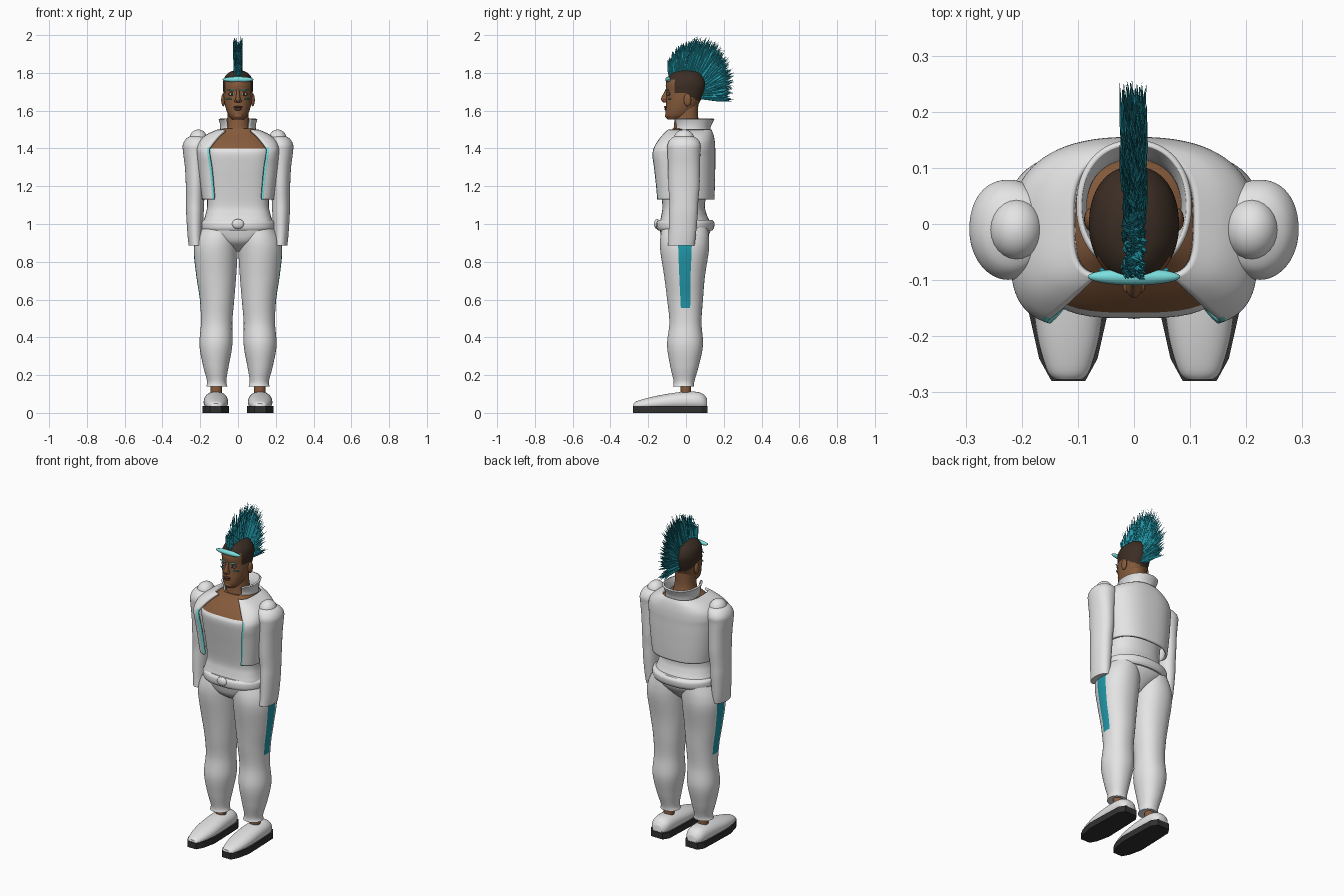
import bpy, bmesh, math, random
from mathutils import Vector, Matrix

random.seed(4)
cube = bpy.data.objects.get("Cube")
if cube:
    bpy.data.objects.remove(cube)


def material(name, *rgb):
    m = bpy.data.materials.new(name)
    m.use_nodes = True
    m.diffuse_color = (*rgb, 1)
    bsdf = next(n for n in m.node_tree.nodes if n.type == 'BSDF_PRINCIPLED')
    bsdf.inputs["Base Color"].default_value = (*rgb, 1)
    return m


WHITE = material("white cloth", .78, .78, .78)
SKIN = material("brown skin", .24, .105, .045)
SCALP = material("dark scalp", .045, .027, .018)
TEAL = material("teal", .015, .31, .39)
CYAN = material("light cyan", .2, .74, .74)
BLACK = material("black rubber", .03, .03, .03)
LIP = material("dark lips", .1, .04, .025)


def finish(name, bm, mats, smooth=True):
    me = bpy.data.meshes.new(name)
    bm.to_mesh(me)
    bm.free()
    ob = bpy.data.objects.new(name, me)
    bpy.context.collection.objects.link(ob)
    for m in mats:
        me.materials.append(m)
    if smooth:
        bpy.ops.object.select_all(action='DESELECT')
        ob.select_set(True)
        bpy.context.view_layer.objects.active = ob
        bpy.ops.object.shade_smooth_by_angle(angle=math.radians(42))
    return ob


def spline(pts, t):
    """Catmull-Rom point at t (0..1) through equal-length tuples."""
    f = min(max(t, 0), 1) * (len(pts) - 1)
    i = min(int(f), len(pts) - 2)
    f -= i
    a, b, c, d = (pts[min(max(i + k, 0), len(pts) - 1)] for k in (-1, 0, 1, 2))
    return [.5 * (2 * q + (r - p) * f + (2 * p - 5 * q + 4 * r - s) * f * f
                  + (3 * q - p - 3 * r + s) * f ** 3) for p, q, r, s in zip(a, b, c, d)]


def loft(name, secs, mats, rule=None, power=2, back=2.2, seg=48, sub=5, side=1, along_y=False):
    """Skin of rings (level, centre x, half width, low, high[, front gap])."""
    bm = bmesh.new()
    gap = len(secs[0]) > 5
    rings, count = [], (len(secs) - 1) * sub
    for k in range(count + 1):
        s = spline(secs, k / count)
        lv, cx, rx, lo, hi = s[:5]
        g = math.asin(min(1, max(0, s[5] / rx)) ** (power / 2)) if gap else 0
        ring = []
        for j in range(seg + gap):
            u = -math.pi / 2 + g + (2 * math.pi - 2 * g) * j / seg
            c, d = math.cos(u), math.sin(u)
            p = power if d < 0 else back
            x = side * cx + rx * math.copysign(abs(c) ** (2 / p), c)
            v = (lo + hi) / 2 + (hi - lo) / 2 * math.copysign(abs(d) ** (2 / p), d)
            ring.append(bm.verts.new((x, lv, v) if along_y else (x, v, lv)))
        rings.append(ring)
    for a, b in zip(rings, rings[1:]):
        for j in range(seg):
            n = (j + 1) % len(a)
            f = bm.faces.new((a[j], a[n], b[n], b[j]))
            if rule:
                u = -math.pi / 2 + 2 * math.pi * (j + .5) / seg
                f.material_index = int(rule(f.calc_center_median(), u, j))
    if not gap:
        top = bm.faces.new(rings[-1])
        bm.faces.new(rings[0][::-1])
        top.material_index = int(rule(top.calc_center_median(), 0, 0)) if rule else 0
        bmesh.ops.recalc_face_normals(bm, faces=bm.faces)
    return finish(name, bm, mats)


def ball(name, loc, size, mat, tilt=0):
    bm = bmesh.new()
    bmesh.ops.create_uvsphere(bm, u_segments=24, v_segments=14, radius=1)
    bm.transform(Matrix.Translation(loc) @ Matrix.Rotation(tilt, 4, 'Z') @ Matrix.Diagonal((*size, 1)))
    return finish(name, bm, [mat])


def thicken(ob, amount):
    mod = ob.modifiers.new("thickness", 'SOLIDIFY')
    mod.thickness = amount
    mod.offset = -1


# Torso: white top and hips, bare upper chest
loft("torso", [(.855, 0, .025, -.05, .04), (.9, 0, .09, -.115, .09), (.95, 0, .17, -.135, .125),
               (1, 0, .185, -.14, .13), (1.05, 0, .172, -.13, .11), (1.1, 0, .163, -.125, .1),
               (1.2, 0, .168, -.14, .115), (1.3, 0, .178, -.158, .13), (1.37, 0, .182, -.168, .135),
               (1.4, 0, .18, -.158, .135), (1.44, 0, .16, -.128, .125), (1.48, 0, .115, -.09, .11),
               (1.505, 0, .08, -.07, .09)],
     [WHITE, SKIN], lambda c, u, j: c.z > 1.4, power=3.2)
loft("neck", [(1.46, 0, .085, -.075, .085), (1.51, 0, .065, -.065, .075),
              (1.56, 0, .057, -.06, .065), (1.63, 0, .055, -.05, .065)], [SKIN])

# Open cropped jacket with cyan front edges, and its stand collar
jacket = loft("jacket", [(1.13, 0, .19, -.16, .15, .125), (1.2, 0, .2, -.166, .153, .13),
                         (1.3, 0, .212, -.178, .155, .14), (1.36, 0, .218, -.188, .155, .15),
                         (1.4, 0, .22, -.182, .155, .152), (1.44, 0, .205, -.155, .152, .125),
                         (1.475, 0, .165, -.125, .145, .095), (1.5, 0, .11, -.1, .135, .068)],
              [WHITE, CYAN], lambda c, u, j: j in (0, 63) and c.z < 1.41,
              power=4, back=2.5, seg=64)
thicken(jacket, .014)
collar = loft("collar", [(1.47, 0, .096, -.085, .125, .06), (1.51, 0, .094, -.075, .13, .06),
                         (1.535, 0, .097, -.08, .14, .062), (1.555, 0, .103, -.09, .15, .068)],
              [WHITE])
thicken(collar, .01)

# Belt with round buckle
loft("belt", [(.965, 0, .19, -.148, .138), (.98, 0, .197, -.156, .148),
              (1.008, 0, .196, -.156, .15), (1.022, 0, .184, -.145, .138)], [WHITE], power=2.4)
ball("buckle", (0, -.153, 1), (.032, .016, .026), WHITE)


def sole(name, s):
    bm = bmesh.new()
    half = [(.03, -.28), (.052, -.24), (.07, -.16), (.066, -.02), (.062, .08), (.04, .115)]
    outline = half + [(-x, y) for x, y in reversed(half)]
    face = bm.faces.new([bm.verts.new((s * .117 + x, y, 0)) for x, y in outline])
    up = bmesh.ops.extrude_face_region(bm, geom=[face])["geom"]
    bmesh.ops.translate(bm, vec=(0, 0, .037), verts=[v for v in up if isinstance(v, bmesh.types.BMVert)])
    bmesh.ops.recalc_face_normals(bm, faces=bm.faces)
    finish(name, bm, [BLACK], smooth=False)


for label, s in (("left", 1), ("right", -1)):
    # Trouser leg with a teal outer stripe
    loft(label + "_leg", [(.14, .112, .056, -.068, .042), (.17, .113, .051, -.066, .045),
                          (.25, .117, .068, -.084, .068), (.36, .117, .087, -.1, .09),
                          (.48, .113, .083, -.088, .082), (.6, .111, .091, -.1, .09),
                          (.72, .115, .105, -.115, .1), (.85, .118, .116, -.135, .12),
                          (.92, .112, .112, -.137, .122), (.985, .1, .092, -.125, .115)],
         [WHITE, TEAL], lambda c, u, j: math.cos(u) * s > .98 and .56 < c.z < .89,
         side=s, sub=8)
    # Sleeve and shoulder cap
    loft(label + "_arm", [(.885, .223, .038, -.095, .045), (.94, .227, .04, -.092, .052),
                          (1.05, .228, .046, -.09, .062), (1.12, .227, .048, -.088, .065),
                          (1.2, .225, .051, -.093, .072), (1.3, .225, .056, -.095, .074),
                          (1.38, .225, .066, -.098, .076), (1.42, .223, .069, -.098, .078),
                          (1.452, .216, .058, -.08, .06), (1.47, .212, .03, -.045, .025)],
         [WHITE], side=s)
    ball(label + "_shoulder_cap", (s * .21, -.01, 1.448), (.048, .055, .052), WHITE)
    # Ankle and shoe
    loft(label + "_ankle", [(.09, .115, .03, -.028, .026), (.2, .115, .03, -.028, .026)],
         [SKIN], side=s, sub=1)
    loft(label + "_shoe", [(-.277, .117, .024, .015, .05), (-.26, .117, .038, .013, .062),
                           (-.2, .117, .055, .01, .08), (-.12, .117, .064, .01, .097),
                           (-.03, .117, .064, .01, .11), (.05, .117, .06, .01, .112),
                           (.09, .117, .05, .012, .1), (.112, .117, .03, .02, .075)],
         [WHITE], side=s, along_y=True)
    sole(label + "_sole", s)
    # Ear, eye, brow and cheek paint
    ball(label + "_ear", (s * .078, .008, 1.657), (.011, .02, .034), SKIN)
    ball(label + "_eye_white", (s * .032, -.094, 1.687), (.015, .006, .006), WHITE, s * .3)
    ball(label + "_iris", (s * .032, -.0985, 1.687), (.006, .004, .006), BLACK, s * .3)
    ball(label + "_eye_shade", (s * .032, -.092, 1.689), (.021, .006, .011), LIP, s * .3)
    ball(label + "_brow_paint", (s * .035, -.1, 1.709), (.024, .004, .004), CYAN, s * .35)
    ball(label + "_cheek_paint", (s * .048, -.087, 1.662), (.016, .005, .004), TEAL, s * .5)
    ball(label + "_nostril", (s * .011, -.112, 1.652), (.009, .011, .008), SKIN)

# Head with shaved scalp colour
loft("head", [(1.552, 0, .03, -.096, -.02), (1.575, 0, .05, -.108, .025), (1.61, 0, .064, -.108, .052),
              (1.65, 0, .073, -.105, .075), (1.7, 0, .078, -.104, .095), (1.74, 0, .08, -.107, .103),
              (1.775, 0, .072, -.097, .092), (1.802, 0, .048, -.068, .068), (1.815, 0, .014, -.02, .02)],
     [SKIN, SCALP],
     lambda c, u, j: c.z > 1.765 or (c.y > -.06 and c.z > 1.69 - .6 * max(0, c.y)),
     seg=64, sub=7)
loft("nose", [(1.642, 0, .008, -.118, -.09), (1.654, 0, .015, -.13, -.085),
              (1.67, 0, .012, -.13, -.085), (1.7, 0, .008, -.114, -.085), (1.718, 0, .008, -.105, -.09)],
     [SKIN], seg=20)
ball("upper_lip", (0, -.106, 1.619), (.024, .01, .006), LIP)
ball("lower_lip", (0, -.105, 1.608), (.02, .01, .007), LIP)
ball("chin", (0, -.095, 1.573), (.026, .016, .016), SKIN)

# Headband across the forehead
ball("headband", (0, -.094, 1.765), (.083, .015, .015), CYAN)

# Mohawk: a fan of thin blades along the middle of the scalp
roots = [(-.085, 1.77), (-.03, 1.795), (.03, 1.8), (.08, 1.765), (.095, 1.72), (.08, 1.665)]
tips = [(-.1, 1.87), (-.035, 1.955), (.1, 2.0), (.195, 1.94), (.255, 1.8), (.255, 1.645)]
bm = bmesh.new()
for k in range(380):
    t = (k + random.random()) / 380
    y, z = spline(roots, t)
    base = Vector((random.uniform(-.02, .02), y, z))
    y, z = spline(tips, t)
    tip = Vector((random.uniform(-.026, .026), y, z))
    tip = base.lerp(tip, random.uniform(.72, 1))
    way = (tip - base).normalized()
    flat = way.cross(Vector((1, 0, 0))).normalized()
    mid = base.lerp(tip, .55)
    loops = []
    for centre, r in ((base, .005), (mid, .0065)):
        loops.append([bm.verts.new(centre + o * r) for o in
                      (flat, Vector((.6, 0, 0)), -flat, Vector((-.6, 0, 0)))])
    end = bm.verts.new(tip)
    for j in range(4):
        n = (j + 1) % 4
        bm.faces.new((loops[0][j], loops[0][n], loops[1][n], loops[1][j]))
        bm.faces.new((loops[1][j], loops[1][n], end))
bmesh.ops.recalc_face_normals(bm, faces=bm.faces)
finish("mohawk", bm, [TEAL], smooth=False)
